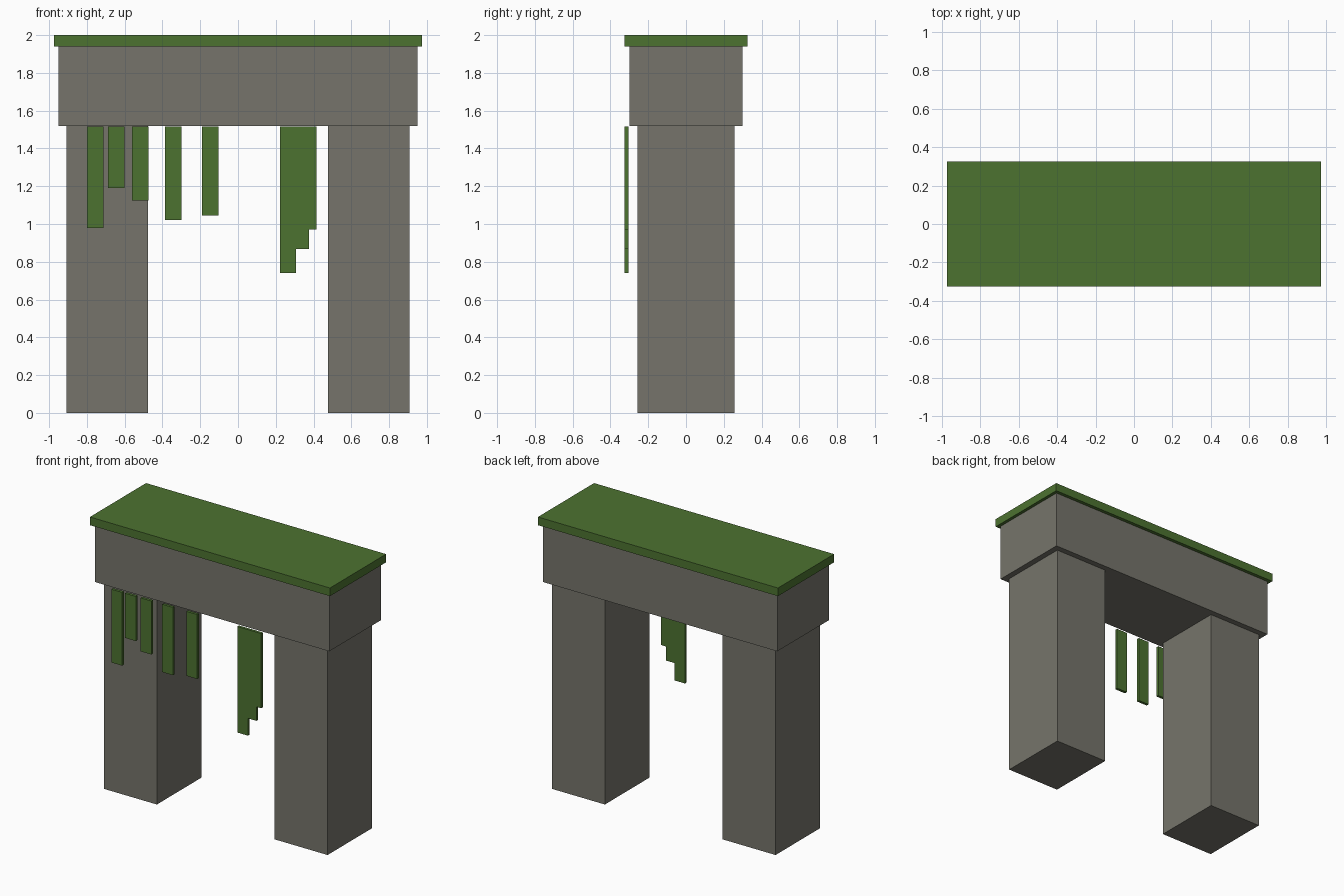
import bpy, bmesh

if "Cube" in bpy.data.objects:
    bpy.data.objects.remove(bpy.data.objects["Cube"])


def material(name, rgb):
    m = bpy.data.materials.new(name)
    m.diffuse_color = (*rgb, 1)
    m.use_nodes = True
    m.node_tree.nodes["Principled BSDF"].inputs["Base Color"].default_value = m.diffuse_color
    return m


stone = material("stone", (0.18, 0.175, 0.147))
moss = material("moss", (0.073, 0.17, 0.03))


def prism(name, outline, y0, y1, mat):
    """Extrude an x/z outline from y0 to y1."""
    bm = bmesh.new()
    face = bm.faces.new([bm.verts.new((x, y0, z)) for x, z in outline])
    ext = bmesh.ops.extrude_face_region(bm, geom=[face], use_keep_orig=True)
    verts = [g for g in ext["geom"] if isinstance(g, bmesh.types.BMVert)]
    bmesh.ops.translate(bm, verts=verts, vec=(0, y1 - y0, 0))
    bmesh.ops.recalc_face_normals(bm, faces=bm.faces)
    mesh = bpy.data.meshes.new(name)
    bm.to_mesh(mesh)
    bm.free()
    mesh.materials.append(mat)
    obj = bpy.data.objects.new(name, mesh)
    bpy.context.collection.objects.link(obj)
    return obj


def box(name, x0, x1, y0, y1, z0, z1, mat):
    return prism(name, [(x0, z0), (x1, z0), (x1, z1), (x0, z1)], y0, y1, mat)


LINTEL_Z, MOSS_Z = 1.52, 1.94

# Two stone pillars
box("left_pillar", -0.907, -0.477, -0.258, 0.258, 0, LINTEL_Z, stone)
box("right_pillar", 0.477, 0.907, -0.258, 0.258, 0, LINTEL_Z, stone)

# Stone lintel with an overhanging moss slab
box("lintel", -0.95, 0.95, -0.30, 0.30, LINTEL_Z, MOSS_Z, stone)
box("moss_cap", -0.973, 0.973, -0.325, 0.325, MOSS_Z, 2.0, moss)

# Single hanging vines: left edge, bottom height
VINE_W, VINE_Y0, VINE_Y1 = 0.087, -0.325, -0.305
vines = [(-0.799, 0.98), (-0.688, 1.19), (-0.562, 1.125),
         (-0.387, 1.02), (-0.191, 1.045)]
for i, (x, z) in enumerate(vines, 1):
    box(f"vine_{i}", x, x + VINE_W, VINE_Y0, VINE_Y1, z, LINTEL_Z - 0.003, moss)

# Clump of three merged vines with stepped ends: right edge, bottom height
outline = [(0.222, LINTEL_Z - 0.003)]
left = 0.222
for right, z in [(0.308, 0.74), (0.377, 0.867), (0.416, 0.97)]:
    outline += [(left, z), (right, z)]
    left = right
outline.append((left, LINTEL_Z - 0.003))
prism("vine_clump", outline, VINE_Y0, VINE_Y1, moss)
